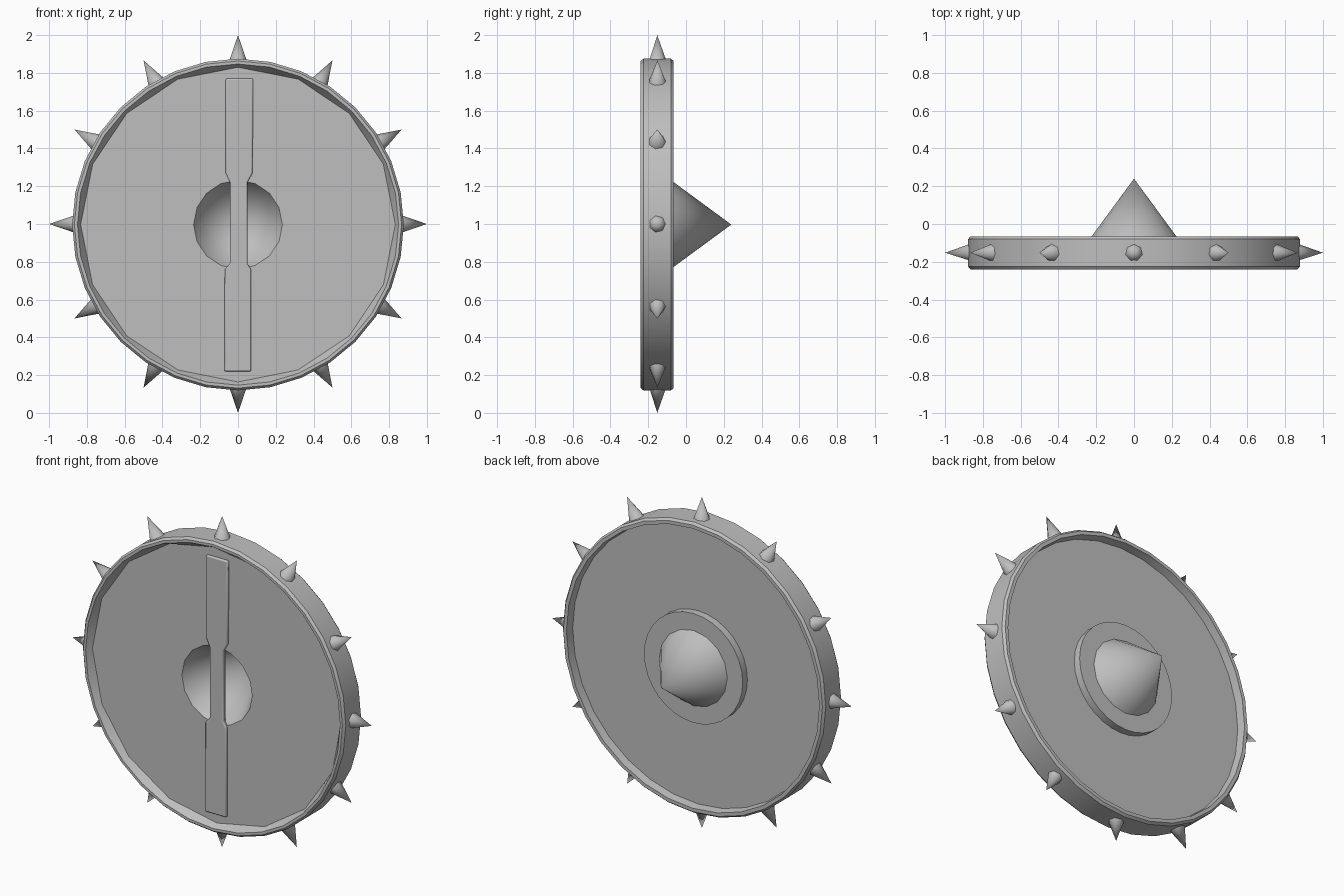
import bpy, bmesh, math
from mathutils import Matrix, Vector

cube = bpy.data.objects.get("Cube")
if cube:
    bpy.data.objects.remove(cube, do_unlink=True)

CENTRE = Vector((0, 0, 0.997))

steel = bpy.data.materials.new("grey_steel")
steel.use_nodes = True
grey = (0.52, 0.52, 0.52, 1)
steel.diffuse_color = grey
bsdf = next(n for n in steel.node_tree.nodes if n.type == "BSDF_PRINCIPLED")
bsdf.inputs["Base Color"].default_value = grey


def finish(name, bm, angle=35):
    """Turn a bmesh into a shaded object."""
    bmesh.ops.recalc_face_normals(bm, faces=bm.faces)
    mesh = bpy.data.meshes.new(name)
    bm.to_mesh(mesh)
    bm.free()
    mesh.materials.append(steel)
    obj = bpy.data.objects.new(name, mesh)
    bpy.context.collection.objects.link(obj)
    bpy.ops.object.select_all(action="DESELECT")
    obj.select_set(True)
    bpy.context.view_layer.objects.active = obj
    bpy.ops.object.shade_smooth_by_angle(angle=math.radians(angle))
    return obj


def lathe(profile, sides, closed=True, flat_from=None):
    """Revolve (radius, y) points; rings from flat_from on get half the sides."""
    bm = bmesh.new()
    rings = []
    for k, (r, y) in enumerate(profile):
        if r == 0:
            rings.append([bm.verts.new(CENTRE + Vector((0, y, 0)))] * sides)
            continue
        ring = []
        for i in range(sides):
            a = 2 * math.pi * i / sides
            halve = flat_from is not None and k >= flat_from and i % 2
            q = r * math.cos(2 * math.pi / sides) if halve else r
            ring.append(bm.verts.new(CENTRE + Vector((q * math.cos(a), y, q * math.sin(a)))))
        rings.append(ring)
    for k in range(len(rings) if closed else len(rings) - 1):
        a, b = rings[k], rings[(k + 1) % len(rings)]
        for i in range(sides):
            j = (i + 1) % sides
            corners = list(dict.fromkeys((a[i], a[j], b[j], b[i])))
            if len(corners) > 2:
                bm.faces.new(corners)
    return bm


# Outer band: chamfered outside, faceted inner wall that meets the board
finish("rim", lathe([(0.85, -0.24), (0.866, -0.24), (0.878, -0.225), (0.878, -0.08),
                     (0.866, -0.065), (0.845, -0.065), (0.838, -0.115), (0.833, -0.2)],
                    32, flat_from=7))

# Round board with a central opening
finish("board", lathe([(0.235, -0.2), (0.86, -0.2), (0.86, -0.115), (0.235, -0.115)], 16))

# Raised collar on the back
finish("collar", lathe([(0.2, -0.12), (0.33, -0.12), (0.33, -0.07), (0.2, -0.07)], 32))

# Hollow pointed boss
finish("boss", lathe([(0, 0.24), (0.235, -0.08), (0.235, -0.2), (0, 0.2)], 16, closed=False))

# Grip bar: wide ends, narrow middle over the hollow
right_edge = [(0.07, 0.22), (0.07, 0.76), (0.05, 0.79), (0.05, 1.22), (0.077, 1.27), (0.08, 1.77)]
left_edge = [(-0.065, 1.77), (-0.065, 1.27), (-0.042, 1.22), (-0.042, 0.79), (-0.07, 0.76), (-0.072, 0.22)]
bm = bmesh.new()
face = bm.faces.new([bm.verts.new((x, -0.214, z)) for x, z in right_edge + left_edge])
grown = bmesh.ops.extrude_face_region(bm, geom=[face])["geom"]
bmesh.ops.translate(bm, vec=(0, 0.026, 0),
                    verts=[g for g in grown if isinstance(g, bmesh.types.BMVert)])
grip = finish("grip", bm, 50)
bevel = grip.modifiers.new("soft_edges", "BEVEL")
bevel.width = 0.007
bevel.segments = 2

# Twelve spikes around the band
base, tip = 0.855, 1.0
for i in range(12):
    bm = bmesh.new()
    place = (Matrix.Translation((0, -0.152, 1.0))
             @ Matrix.Rotation(math.tau * i / 12, 4, "Y")
             @ Matrix.Translation((0, 0, (base + tip) / 2)))
    bmesh.ops.create_cone(bm, cap_ends=True, segments=7, radius1=0.051, radius2=0,
                          depth=tip - base, matrix=place)
    finish(f"spike_{i + 1}", bm, 62)
